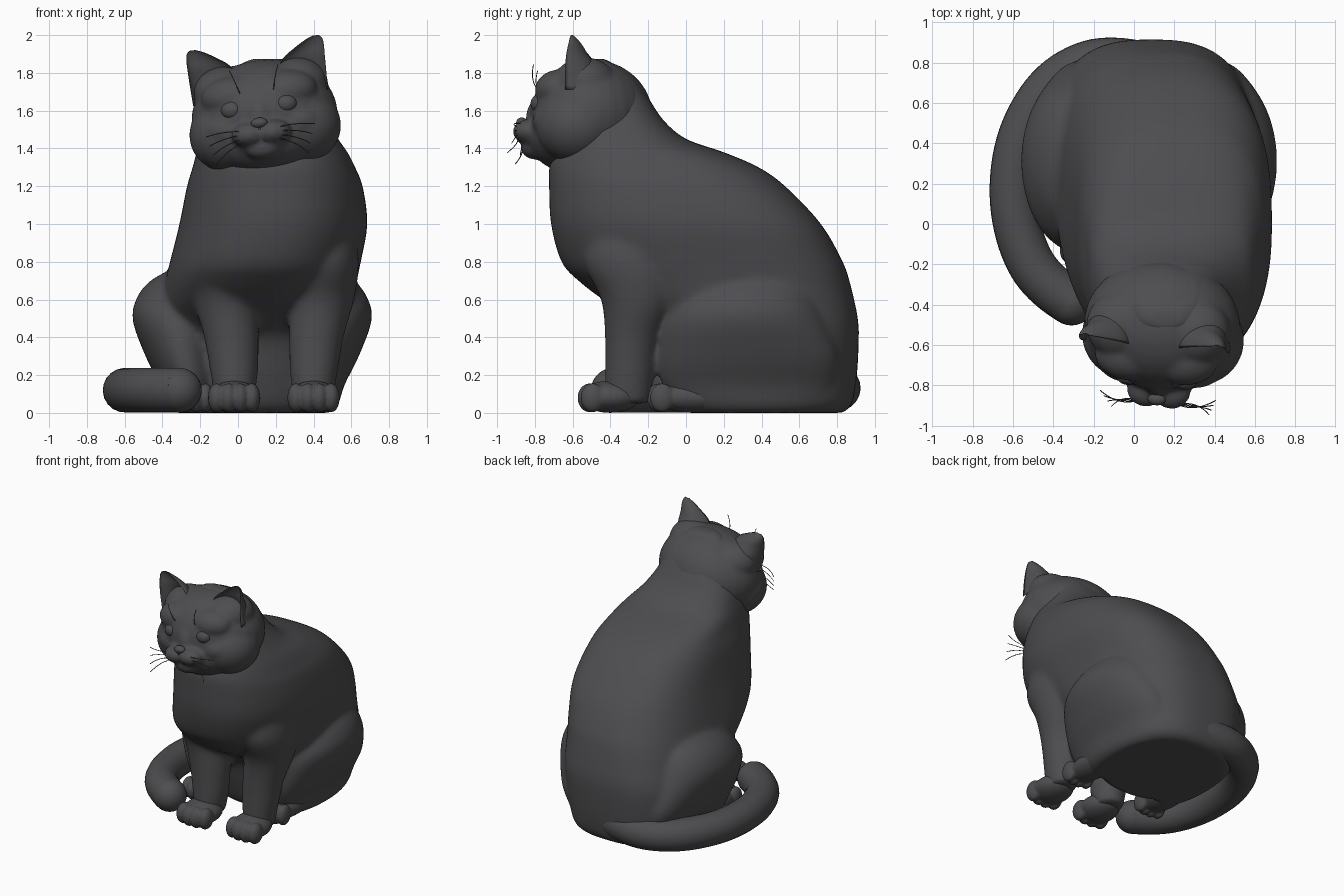
import bpy, bmesh, math
from mathutils import Matrix, Vector

if "Cube" in bpy.data.objects:
    bpy.data.objects.remove(bpy.data.objects["Cube"])

grey = bpy.data.materials.new("charcoal grey")
grey.diffuse_color = (0.075, 0.075, 0.08, 1)
grey.use_nodes = True
grey.node_tree.nodes["Principled BSDF"].inputs["Base Color"].default_value = grey.diffuse_color


def loft(bm, secs, n=40, front=2.0, back=2.0, cup=False, sub=4):
    """Closed skin through sections (z, cx, cy, rx, ry); front and back set how boxy
    each half is, cup makes the front hollow."""
    dense = []
    for i in range(len(secs) - 1):
        p = [Vector(secs[min(max(k, 0), len(secs) - 1)]) for k in range(i - 1, i + 3)]
        for j in range(sub):
            t = j / sub
            dense.append(0.5 * (2 * p[1] + (p[2] - p[0]) * t
                         + (2 * p[0] - 5 * p[1] + 4 * p[2] - p[3]) * t ** 2
                         + (3 * p[1] - p[0] - 3 * p[2] + p[3]) * t ** 3))
    dense.append(Vector(secs[-1]))
    rings = []
    for z, cx, cy, rx, ry in dense:
        ring = []
        for k in range(n):
            c, s = math.cos(2 * math.pi * k / n), math.sin(2 * math.pi * k / n)
            e = front if s < 0 else back
            x = math.copysign(abs(c) ** (2 / e), c)
            y = math.copysign(abs(s) ** (2 / e), s)
            if cup and y < 0:
                y *= -0.55
            ring.append(bm.verts.new((cx + rx * x, cy + ry * y, z)))
        rings.append(ring)
    for a, b in zip(rings, rings[1:]):
        for k in range(n):
            bm.faces.new((a[k], a[(k + 1) % n], b[(k + 1) % n], b[k]))
    bm.faces.new(rings[0][::-1])
    bm.faces.new(rings[-1])


def ball(bm, c, r):
    m = Matrix.Translation(c) @ Matrix.Diagonal((*r, 1))
    bmesh.ops.create_uvsphere(bm, u_segments=28, v_segments=18, radius=1, matrix=m)


def finish(name, bm, matrix=None, voxel=0, smooth=6):
    bmesh.ops.recalc_face_normals(bm, faces=bm.faces)
    me = bpy.data.meshes.new(name)
    bm.to_mesh(me)
    bm.free()
    me.materials.append(grey)
    me.polygons.foreach_set("use_smooth", [True] * len(me.polygons))
    ob = bpy.data.objects.new(name, me)
    bpy.context.collection.objects.link(ob)
    if matrix:
        ob.matrix_world = matrix
    if voxel:
        r = ob.modifiers.new("merge", 'REMESH')
        r.mode, r.voxel_size, r.use_smooth_shade = 'VOXEL', voxel, True
        s = ob.modifiers.new("soften", 'SMOOTH')
        s.factor, s.iterations = 0.5, smooth
    return ob


def tube(name, paths, radius, matrix=None, res=2):
    cu = bpy.data.curves.new(name, 'CURVE')
    cu.dimensions, cu.bevel_depth, cu.bevel_resolution = '3D', radius, res
    cu.use_fill_caps = True
    for pts in paths:
        sp = cu.splines.new('NURBS')
        sp.points.add(len(pts) - 1)
        for q, p in zip(sp.points, pts):
            q.co = (*p, 1)
        sp.order_u, sp.use_endpoint_u, sp.resolution_u = 3, True, 8
        sp.use_smooth = True
    cu.materials.append(grey)
    ob = bpy.data.objects.new(name, cu)
    bpy.context.collection.objects.link(ob)
    if matrix:
        ob.matrix_world = matrix
    return ob


# body: torso and neck, given as (z, x min, x max, y min, y max)
torso = [(0, -.3, .46, 0, .83), (.05, -.35, .51, -.05, .88), (.2, -.39, .54, -.1, .905),
         (.4, -.41, .58, -.16, .915), (.5, -.41, .6, -.28, .91), (.6, -.4, .615, -.44, .89),
         (.7, -.385, .63, -.57, .865), (.8, -.36, .65, -.66, .83), (1, -.31, .685, -.715, .715),
         (1.2, -.27, .66, -.725, .525), (1.3, -.24, .62, -.725, .385), (1.38, -.22, .58, -.7, .2),
         (1.45, -.2, .53, -.68, 0), (1.55, -.17, .47, -.65, -.12), (1.67, -.1, .41, -.6, -.2),
         (1.77, -.06, .37, -.56, -.27), (1.84, .0, .32, -.54, -.37), (1.875, .07, .25, -.52, -.43)]
body = bmesh.new()
loft(body, [(z, (a + b) / 2, (c + d) / 2, (b - a) / 2, (d - c) / 2) for z, a, b, c, d in torso],
     n=72, front=2.3, back=2.7)

# right-hand legs, mirrored to the left
foreleg = [(.05, .4, -.31, .1, .12), (.2, .4, -.3, .125, .13), (.4, .415, -.285, .145, .145),
           (.6, .445, -.25, .17, .2), (.8, .455, -.28, .185, .26), (1, .45, -.3, .16, .2)]
haunch = [(0, .38, .36, .11, .33), (.04, .39, .35, .14, .39), (.15, .4, .33, .165, .46),
          (.3, .44, .33, .2, .475), (.5, .47, .31, .24, .42), (.63, .465, .33, .21, .34),
          (.71, .45, .35, .15, .25), (.76, .43, .36, .07, .12)]
paws = bmesh.new()


def mirrored(secs, side, plane):
    return [(z, x if side > 0 else 2 * plane - x, y, rx, ry) for z, x, y, rx, ry in secs]


def paw(x, y, w, length):
    ball(paws, (x, y + length - .05, .085), (w, length, .085))
    for k in (-1.5, -.5, .5, 1.5):
        ball(paws, (x + k * w * .46, y + .008 * k * k, .08), (w * .34, .065, .078))


for side in (1, -1):
    loft(body, mirrored(foreleg, side, .19))
    loft(body, mirrored(haunch, side, .075))
    paw(.19 + side * .21, -.512, .135, .16)
    paw(.075 + side * .325, -.145, .115, .24)
finish("body", body, voxel=0.015, smooth=22)
finish("paws", paws, voxel=0.01, smooth=5)

# tail wrapped round the left side
path = [(.2, .74, .16), (-.08, .84, .13), (-.38, .74, .12), (-.56, .47, .12), (-.61, .17, .12),
        (-.565, -.1, .12), (-.45, -.3, .12), (-.31, -.385, .12)]
tube("tail", [path], .118, res=8)
tip = bmesh.new()
ball(tip, path[-1], (.118, .118, .118))
finish("tail_tip", tip)

# head, built upright and then tilted and turned
tilt = (Matrix.Translation((.14, -.5, 1.57)) @ Matrix.Rotation(math.radians(-5), 4, 'Z')
        @ Matrix.Rotation(math.radians(-7), 4, 'Y'))
head = bmesh.new()
ball(head, (0, 0, 0), (.39, .325, .3))
ball(head, (0, -.1, -.1), (.31, .24, .2))
ball(head, (0, -.27, -.02), (.075, .08, .13))
ball(head, (0, -.26, -.1), (.17, .12, .11))
ball(head, (0, -.30, -.165), (.1, .075, .065))
for s in (1, -1):
    ball(head, (s * .19, -.06, -.075), (.215, .22, .2))
    ball(head, (s * .065, -.325, -.09), (.095, .088, .065))
    ball(head, (s * .14, -.16, .12), (.17, .13, .11))
    ball(head, (s * .17, -.18, -.05), (.15, .12, .1))
    ball(head, (s * .19, -.02, .15), (.17, .17, .14))
finish("head", head, tilt, voxel=0.011, smooth=18)

nose = bmesh.new()
ball(nose, (0, -.37, -.035), (.045, .03, .028))
finish("nose", nose, tilt)

ear = [(.1, .22, -.11, .14, .2), (.22, .235, -.11, .13, .16), (.29, .255, -.105, .112, .11),
       (.34, .29, -.095, .078, .07), (.375, .317, -.088, .045, .035), (.392, .33, -.083, .015, .01)]
for s, name in ((1, "right"), (-1, "left")):
    bm = bmesh.new()
    loft(bm, mirrored(ear, s, 0), cup=True)
    finish(name + "_ear", bm, tilt)
    bm = bmesh.new()
    ball(bm, (s * .143, -.262, .05), (.06, .05, .05))
    finish(name + "_eye", bm, tilt)
    # whiskers on the muzzle and brow
    hairs = [[(s * .1, -.385, -.07 - .02 * k), (s * .19, -.42 + .02 * k, -.055 - .035 * k),
              (s * (.29 - .015 * k), -.35 - .025 * k, -.075 - .05 * k)] for k in range(4)]
    hairs.append([(s * .09, -.28, .13), (s * .1, -.32, .18), (s * .13, -.3, .26)])
    tube(name + "_whiskers", hairs, .0025, tilt, res=0)
    # mouth line under each muzzle pad
    tube(name + "_mouth", [[(0, -.385, -.06), (0, -.385, -.11), (s * .05, -.375, -.15),
                            (s * .12, -.325, -.14)]], .006, tilt)
